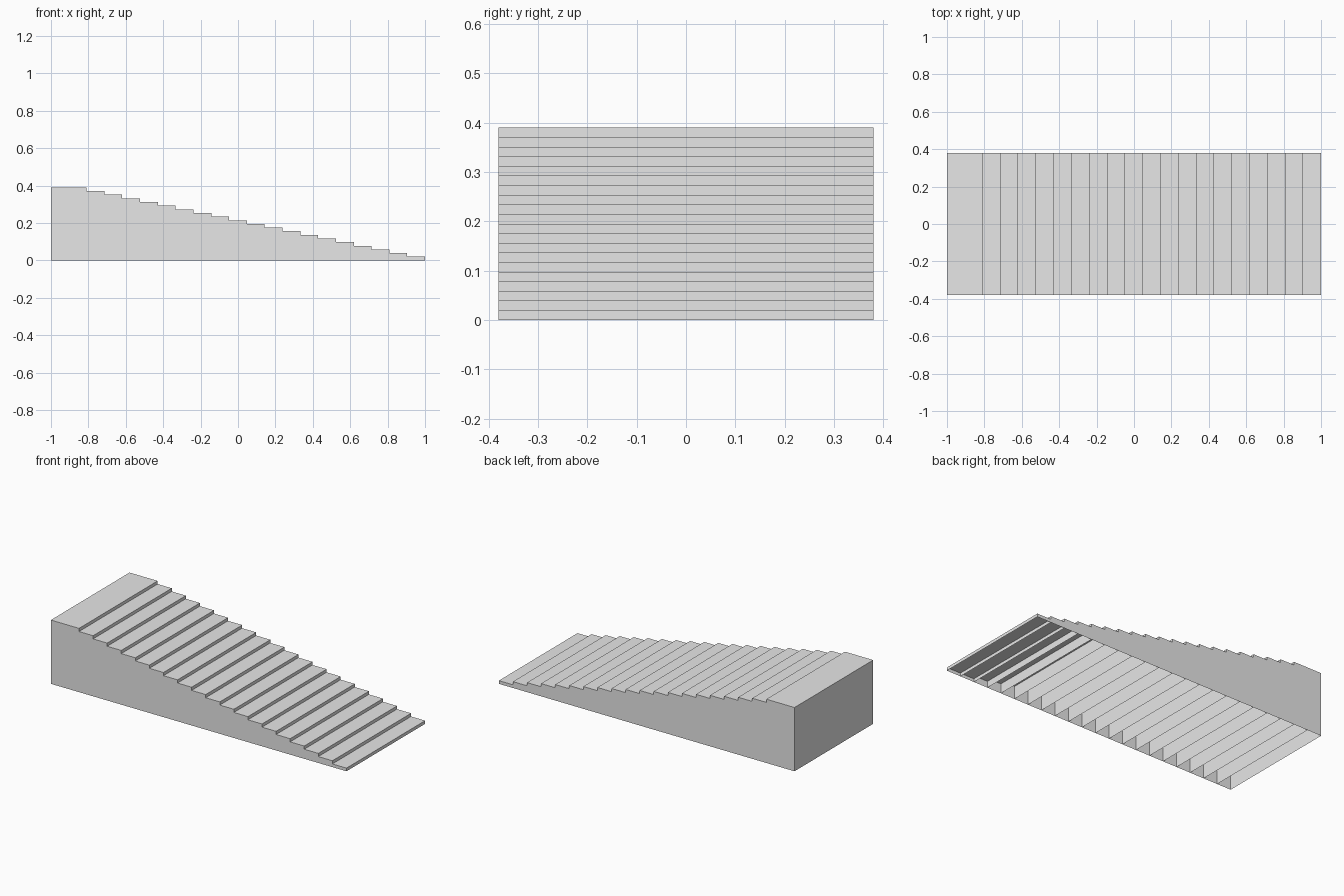
import bpy
import bmesh
from mathutils import Vector

cube = bpy.data.objects.get("Cube")
if cube:
    bpy.data.objects.remove(cube, do_unlink=True)

STEPS = 20
LENGTH, WIDTH, HEIGHT = 2.0, 0.76, 0.39
GOING = LENGTH / (STEPS + 1)      # visible depth of one tread
RISE = HEIGHT / STEPS

grey = bpy.data.materials.new("plain_grey")
grey.use_nodes = True
colour = (0.8, 0.8, 0.8, 1.0)
grey.diffuse_color = colour
grey.node_tree.nodes["Principled BSDF"].inputs["Base Color"].default_value = colour


def open_box(name, centre, size):
    """A box shell with no underside."""
    bm = bmesh.new()
    bmesh.ops.create_cube(bm, size=1.0)
    bmesh.ops.scale(bm, vec=size, verts=bm.verts)
    bmesh.ops.translate(bm, vec=centre, verts=bm.verts)
    bm.normal_update()
    underside = [f for f in bm.faces if f.normal.z < -0.5]
    bmesh.ops.delete(bm, geom=underside, context='FACES_ONLY')
    mesh = bpy.data.meshes.new(name)
    bm.to_mesh(mesh)
    bm.free()
    mesh.materials.append(grey)
    obj = bpy.data.objects.new(name, mesh)
    bpy.context.collection.objects.link(obj)
    return obj


# Each step is two goings deep, so it runs under the next one;
# the last step shows its full depth as the landing.
for i in range(STEPS):
    height = RISE * (i + 1)
    front = LENGTH / 2 - i * GOING
    name = "landing" if i == STEPS - 1 else f"step_{i + 1}"
    open_box(name, Vector((front - GOING, 0, height / 2)),
             Vector((2 * GOING, WIDTH, height)))
